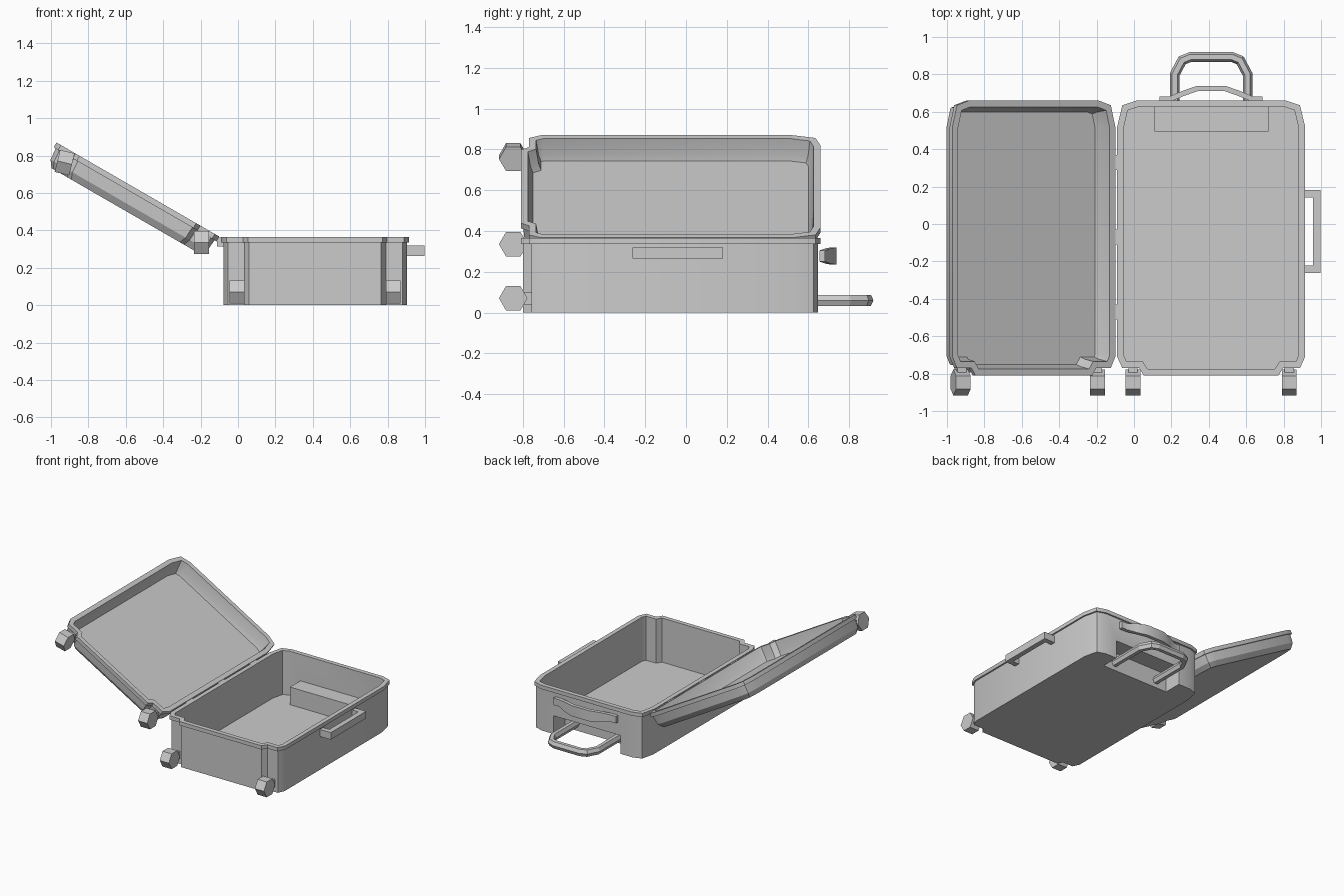
import bpy, bmesh, math
from mathutils import Vector, Matrix

if "Cube" in bpy.data.objects:
    bpy.data.objects.remove(bpy.data.objects["Cube"])

CX = 0.4125  # centre line of the base tray
HALF = [(0.40, 0.66), (0.475, 0.635), (0.5025, 0.52), (0.5025, -0.71),
        (0.475, -0.77), (0.385, -0.77), (0.36, -0.81)]
OUTLINE = HALF + [(-x, y) for x, y in reversed(HALF)]  # clockwise


def finish(name, bm, smooth=None):
    bmesh.ops.recalc_face_normals(bm, faces=bm.faces[:])
    me = bpy.data.meshes.new(name)
    bm.to_mesh(me)
    bm.free()
    ob = bpy.data.objects.new(name, me)
    bpy.context.collection.objects.link(ob)
    if smooth:
        bpy.ops.object.select_all(action='DESELECT')
        ob.select_set(True)
        bpy.context.view_layer.objects.active = ob
        bpy.ops.object.shade_smooth_by_angle(angle=math.radians(smooth))
    return ob


def miter(pts, i, closed):
    # right-hand offset vector at a path point
    n = len(pts)
    a = pts[i - 1] if (i or closed) else None
    b = pts[(i + 1) % n] if (i < n - 1 or closed) else None
    dirs = []
    if a:
        dirs.append((Vector(pts[i]) - Vector(a)).normalized())
    if b:
        dirs.append((Vector(b) - Vector(pts[i])).normalized())
    norms = [Vector((d.y, -d.x)) for d in dirs]
    m = sum(norms, Vector((0, 0))).normalized()
    return m / m.dot(norms[0])


def shell(name, levels, offset_x):
    # tray made from inset copies of the outline: (inset, z)
    bm = bmesh.new()
    rings = []
    for inset, z in levels:
        ring = []
        for i, p in enumerate(OUTLINE):
            q = Vector(p) + miter(OUTLINE, i, True) * inset
            ring.append(bm.verts.new((q.x + offset_x, q.y, z)))
        rings.append(ring)
    n = len(OUTLINE)
    for r, s in zip(rings, rings[1:]):
        for i in range(n):
            j = (i + 1) % n
            bm.faces.new((r[i], r[j], s[j], s[i]))
    bm.faces.new(rings[0])
    bm.faces.new(rings[-1])
    return finish(name, bm, 30)


def sweep(name, path, z, section, heights=None, smooth=None):
    # sweep a (side, height) section along a flat path
    bm = bmesh.new()
    rings = []
    for i, p in enumerate(path):
        m = miter(path, i, False)
        k = heights[i] if heights else 1
        rings.append([bm.verts.new((p[0] + m.x * a, p[1] + m.y * a, z + b * k))
                      for a, b in section])
    n = len(section)
    for r, s in zip(rings, rings[1:]):
        for i in range(n):
            j = (i + 1) % n
            bm.faces.new((r[i], r[j], s[j], s[i]))
    bm.faces.new(rings[0])
    bm.faces.new(rings[-1])
    return finish(name, bm, smooth)


def box(name, lo, hi):
    lo, hi = Vector(lo), Vector(hi)
    bm = bmesh.new()
    bmesh.ops.create_cube(bm, size=1)
    bmesh.ops.scale(bm, vec=hi - lo, verts=bm.verts)
    bmesh.ops.translate(bm, vec=(lo + hi) / 2, verts=bm.verts)
    return finish(name, bm)


def wheel(name, x, z, tilt=0):
    # hexagonal wheel with a short bracket into the shell
    bm = bmesh.new()
    bmesh.ops.create_cone(bm, cap_ends=True, segments=6, radius1=0.07, radius2=0.07,
                          depth=0.08, matrix=Matrix.Rotation(math.pi / 2, 4, 'Y'))
    bmesh.ops.create_cube(bm, size=1, matrix=Matrix.Translation((0, 0.075, 0))
                          @ Matrix.Diagonal((0.05, 0.06, 0.06, 1)))
    ob = finish(name, bm)
    ob.location = (x, -0.847, z)
    ob.rotation_euler.y = math.radians(tilt)


def mirrored(half):
    return [(CX - x, y) for x, y in half] + [(CX + x, y) for x, y in reversed(half)]


# base tray with the pull handle recess
base = shell("base_tray", [(0.035, 0.015), (0.035, 0.365), (0, 0.365), (0, 0.335),
                           (0.012, 0.335), (0.012, 0)], CX)
housing = box("handle_housing_helper", (0.11, 0.495, 0.005), (0.72, 0.64, 0.155))
cutter = box("handle_recess_cutter", (0.12, 0.505, -0.1), (0.71, 0.8, 0.145))
for helper, op in ((housing, 'UNION'), (cutter, 'DIFFERENCE')):
    mod = base.modifiers.new(op.lower(), 'BOOLEAN')
    mod.operation, mod.object, mod.solver = op, helper, 'EXACT'
bpy.context.view_layer.update()
dg = bpy.context.evaluated_depsgraph_get()
result = bpy.data.meshes.new_from_object(base.evaluated_get(dg))
base.modifiers.clear()
base.data = result
for helper in (housing, cutter):
    bpy.data.objects.remove(helper)

# lid, open by 150 degrees
lid = shell("lid", [(0.06, -0.112), (0.048, -0.08), (0.035, 0), (0, 0), (0, -0.03),
                    (0.012, -0.03), (0.018, -0.095), (0.045, -0.132)], -0.5025)
lid.location = (-0.1, 0, 0.367)
lid.rotation_euler.y = math.radians(30)

# hinges
for i, y in enumerate((-0.47, -0.07, 0.33)):
    box(f"hinge_{i + 1}", (-0.112, y - 0.04, 0.315), (-0.078, y + 0.04, 0.362))

# wheels
wheel("base_wheel_left", -0.005, 0.07)
wheel("base_wheel_right", 0.83, 0.07)
wheel("lid_wheel_inner", -0.195, 0.335)
wheel("lid_wheel_outer", -0.927, 0.762, 14)

# pull handle
tube = [(-0.026, 0), (-0.014, 0.027), (0.014, 0.027), (0.026, 0), (0.014, -0.027), (-0.014, -0.027)]
sweep("pull_handle", mirrored([(0.195, 0.5), (0.195, 0.80), (0.155, 0.875), (0.11, 0.893)]),
      0.06, tube)

# top carry handle
strap = [(-0.014, -0.042), (-0.014, 0.042), (0.014, 0.042), (0.014, -0.042)]
sweep("carry_handle", mirrored([(0.275, 0.668), (0.22, 0.668), (0.15, 0.698), (0.075, 0.724)]),
      0.277, strap, [0.65, 0.65, 0.9, 1, 1, 0.9, 0.65, 0.65], 35)

# side handle
bar = [(-0.02, -0.028), (-0.02, 0.028), (0.02, 0.028), (0.02, -0.028)]
sweep("side_handle", [(0.895, 0.162), (0.978, 0.162), (0.978, -0.242), (0.895, -0.242)], 0.292, bar)
